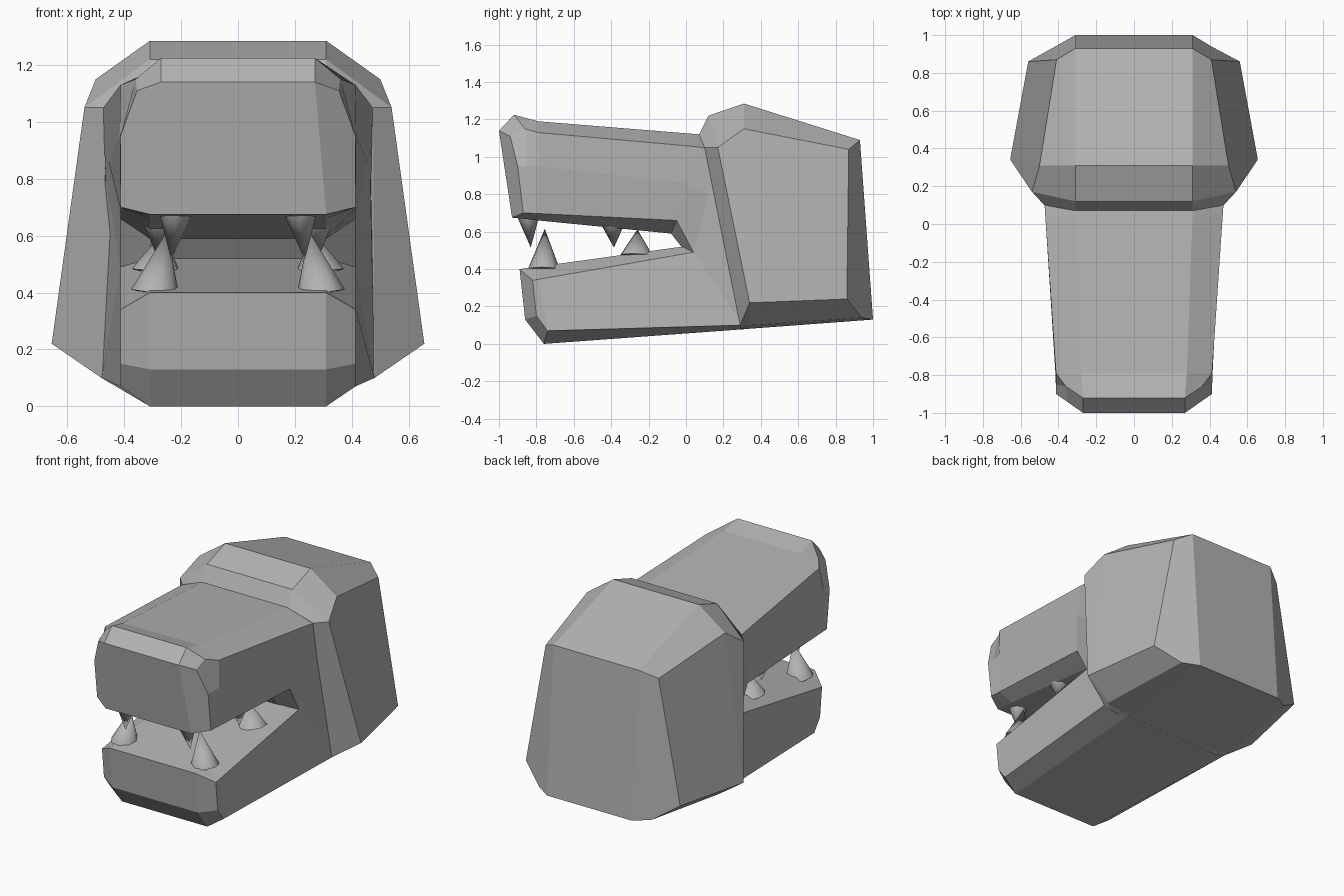
import bpy, bmesh
from math import radians
from mathutils import Vector

if "Cube" in bpy.data.objects:
    bpy.data.objects.remove(bpy.data.objects["Cube"])

grey = bpy.data.materials.new("dark_grey")
grey.diffuse_color = (.45, .45, .45, 1)
grey.use_nodes = True
grey.node_tree.nodes["Principled BSDF"].inputs["Base Color"].default_value = grey.diffuse_color


def loft(name, rings):
    """Skin half cross-sections (top to bottom), mirrored over x, chamfered caps."""
    bm = bmesh.new()
    loops = []
    for half in rings:
        right = [bm.verts.new(p) for p in half]
        left = [bm.verts.new((-x, y, z)) for x, y, z in half]
        loops.append((right, left))
    for (r0, l0), (r1, l1) in zip(loops, loops[1:]):
        a, b = r0 + l0[::-1], r1 + l1[::-1]
        for i in range(len(a)):
            j = (i + 1) % len(a)
            bm.faces.new((a[i], a[j], b[j], b[i]))
    for r, l in (loops[0], loops[-1]):
        bm.faces.new((r[0], r[-1], l[-1], l[0]))
        bm.faces.new(r)
        bm.faces.new(l)
    bmesh.ops.remove_doubles(bm, verts=bm.verts, dist=0.0005)
    bmesh.ops.recalc_face_normals(bm, faces=bm.faces)
    mesh = bpy.data.meshes.new(name)
    bm.to_mesh(mesh)
    bm.free()
    mesh.materials.append(grey)
    obj = bpy.data.objects.new(name, mesh)
    bpy.context.collection.objects.link(obj)
    return obj


# Upper jaw and snout, running back into the hood
loft("upper_jaw", [
    [(.27, -1.0, 1.14), (.355, -.94, 1.11), (.413, -.90, .95), (.413, -.87, .70), (.31, -.93, .675)],
    [(.27, -.92, 1.225), (.36, -.86, 1.15), (.414, -.85, .95), (.413, -.86, .70), (.31, -.86, .668)],
    [(.28, -.79, 1.19), (.413, -.79, 1.13), (.416, -.79, .95), (.413, -.79, .697), (.31, -.79, .66)],
    [(.31, .05, 1.122), (.47, .05, 1.055), (.455, .0, .86), (.413, -.05, .66), (.31, -.08, .59)],
    [(.31, .1, 1.118), (.475, .12, 1.045), (.465, .12, .8), (.413, .04, .49), (.31, -.01, .50)],
    [(.31, .3, 1.10), (.475, .3, 1.0), (.478, .3, .7), (.48, .3, .10), (.31, .3, .08)],
])

# Lower jaw
loft("lower_jaw", [
    [(.31, -.89, .40), (.413, -.82, .34), (.413, -.80, .15), (.31, -.86, .13)],
    [(.31, -.80, .412), (.413, -.79, .345), (.413, -.74, .07), (.31, -.76, 0)],
    [(.31, -.02, .52), (.413, .04, .49), (.48, .29, .10), (.31, .29, .077)],
    [(.31, .30, .52), (.413, .30, .49), (.48, .31, .10), (.31, .31, .078)],
])

# Flared block at the back of the head
loft("back_of_head", [
    [(.31, .07, 1.12), (.475, .10, 1.05), (.48, .29, .10), (.41, .29, .08), (.31, .29, .077)],
    [(.31, .12, 1.22), (.54, .17, 1.05), (.655, .34, .22), (.48, .32, .10), (.31, .32, .079)],
    [(.31, .31, 1.285), (.50, .31, 1.15), (.655, .345, .22), (.48, .34, .10), (.31, .34, .081)],
    [(.31, .93, 1.09), (.41, .87, 1.04), (.56, .86, .24), (.41, .94, .14), (.31, 1.0, .13)],
])


# Teeth: base point, tip point, radius; mirrored to both sides
def tooth(name, base, tip, radius):
    for side in (1, -1):
        a = Vector((base[0] * side, base[1], base[2]))
        b = Vector((tip[0] * side, tip[1], tip[2]))
        d = b - a
        bpy.ops.mesh.primitive_cone_add(
            vertices=8, radius1=radius, radius2=0, depth=d.length,
            location=(a + b) / 2, rotation=d.to_track_quat('Z', 'Y').to_euler())
        obj = bpy.context.object
        obj.name = name + ("_right" if side > 0 else "_left")
        obj.data.materials.append(grey)
        bpy.ops.object.shade_smooth_by_angle(angle=radians(50))


tooth("upper_front_tooth", (.22, -.842, .675), (.235, -.83, .515), .057)
tooth("upper_rear_tooth", (.27, -.39, .64), (.28, -.385, .515), .066)
tooth("lower_front_tooth", (.29, -.76, .395), (.25, -.755, .615), .088)
tooth("lower_rear_tooth", (.285, -.265, .47), (.265, -.26, .612), .092)
